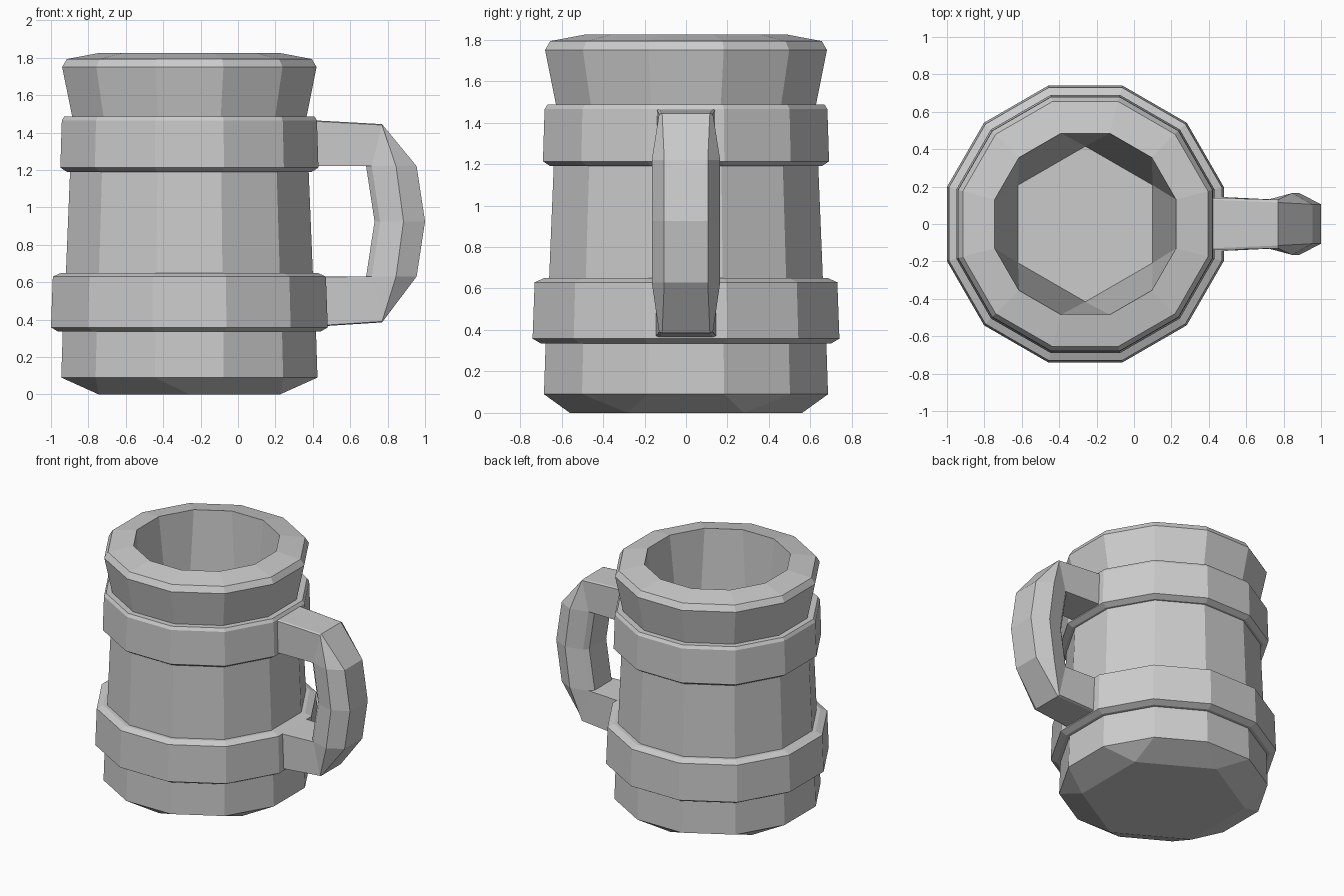
import bpy, bmesh
from math import cos, sin, radians

if "Cube" in bpy.data.objects:
    bpy.data.objects.remove(bpy.data.objects["Cube"])

CX = -0.26  # axis of the mug


def ring12(apothem, z):
    r = apothem / cos(radians(15))
    return [(CX + r * cos(radians(15 + 30 * i)), r * sin(radians(15 + 30 * i)), z)
            for i in range(12)]


def ring6(apothem, z):
    # pairs of points coincide, so twelve sides collapse into six
    r = apothem / cos(radians(30))
    return [(CX + r * cos(radians(30 + 60 * (i // 2))), r * sin(radians(30 + 60 * (i // 2))), z)
            for i in range(12)]


def loft(name, rings, cap):
    bm = bmesh.new()
    loops = [[bm.verts.new(p) for p in ring] for ring in rings]
    n = len(loops[0])
    for a, b in zip(loops, loops[1:]):
        for i in range(n):
            j = (i + 1) % n
            bm.faces.new((a[i], a[j], b[j], b[i]))
    if cap:
        bm.faces.new(loops[0][::-1])
        bm.faces.new(loops[-1])
    bmesh.ops.remove_doubles(bm, verts=bm.verts, dist=0.0005)
    bmesh.ops.recalc_face_normals(bm, faces=bm.faces)
    mesh = bpy.data.meshes.new(name)
    bm.to_mesh(mesh)
    bm.free()
    obj = bpy.data.objects.new(name, mesh)
    bpy.context.collection.objects.link(obj)
    return obj


# Mug body: outer wall with two raised bands, sloped rim, hollow inside
outer = [(0.685, 0.09), (0.677, 0.335), (0.70, 0.335), (0.74, 0.358),
         (0.73, 0.63), (0.685, 0.65), (0.66, 0.65),
         (0.638, 1.19), (0.655, 1.19), (0.69, 1.213),
         (0.682, 1.465), (0.668, 1.487), (0.627, 1.487),
         (0.68, 1.75), (0.655, 1.793), (0.485, 1.825)]
rings = [ring6(0.485, 0)] + [ring12(a, z) for a, z in outer] + [ring6(0.36, 0.12)]
loft("mug_body", rings, cap=True)


# Handle: each section lists (x, z, half width) from outer edge to inner edge
def section(pts):
    return [(x, -w, z) for x, z, w in pts] + [(x, w, z) for x, z, w in reversed(pts)]


corner = [(0.77, 1.445, 0.115), (0.77, 1.44, 0.13), (0.715, 1.22, 0.13), (0.685, 1.22, 0.10)]
upper = [(0.955, 1.22, 0.105), (0.845, 1.22, 0.165), (0.715, 1.22, 0.13), (0.685, 1.22, 0.10)]
middle = [(1.0, 0.925, 0.105), (0.885, 0.925, 0.165), (0.76, 0.925, 0.13), (0.73, 0.925, 0.10)]


def flip(pts):
    return [(x, (1.83 if z > 1.4 else 1.85) - z, w) for x, z, w in pts]


top_end = [(0.41, 1.465, 0.13), (0.41, 1.46, 0.14), (0.41, 1.222, 0.14), (0.41, 1.22, 0.13)]
low_end = [(0.46, 0.365, 0.13), (0.46, 0.37, 0.145), (0.46, 0.628, 0.145), (0.46, 0.63, 0.13)]
path = [top_end, corner, upper, middle, flip(upper), flip(corner), low_end]
loft("handle", [section(s) for s in path], cap=True)
